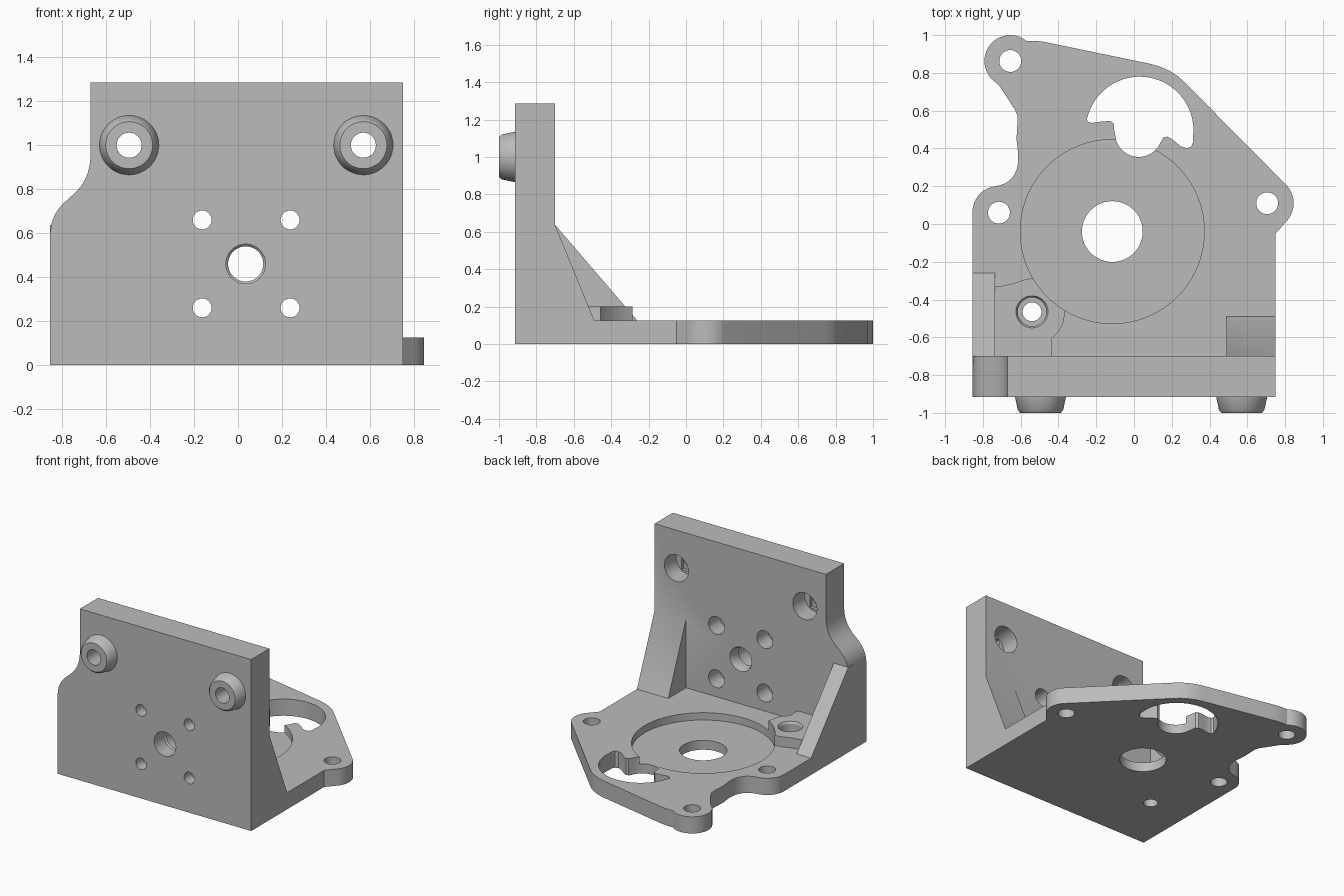
import bpy, bmesh, math
from mathutils import Vector
from mathutils.geometry import interpolate_bezier

if "Cube" in bpy.data.objects:
    bpy.data.objects.remove(bpy.data.objects["Cube"])

grey = bpy.data.materials.new("light grey")
grey.diffuse_color = (0.5, 0.5, 0.5, 1)
grey.use_nodes = True
grey.node_tree.nodes["Principled BSDF"].inputs["Base Color"].default_value = grey.diffuse_color

PLACE = {'x': lambda u, v, h: (h, u, v),
         'y': lambda u, v, h: (u, h, v),
         'z': lambda u, v, h: (u, v, h)}


def finish(name, bm):
    bmesh.ops.recalc_face_normals(bm, faces=bm.faces)
    me = bpy.data.meshes.new(name)
    bm.to_mesh(me)
    bm.free()
    me.materials.append(grey)
    ob = bpy.data.objects.new(name, me)
    bpy.context.collection.objects.link(ob)
    return ob


def loft(name, axis, rings):
    """Closed solid through rings given as (height, outline)."""
    bm = bmesh.new()
    loops = [[bm.verts.new(PLACE[axis](u, v, h)) for u, v in pts] for h, pts in rings]
    n = len(loops[0])
    bm.faces.new(loops[0])
    bm.faces.new(loops[-1])
    for a, b in zip(loops, loops[1:]):
        for i in range(n):
            j = (i + 1) % n
            bm.faces.new((a[i], a[j], b[j], b[i]))
    return finish(name, bm)


def prism(name, axis, pts, lo, hi):
    return loft(name, axis, [(lo, pts), (hi, pts)])


def arc(cu, cv, r, a0, a1, n=16):
    angles = [math.radians(a0 + (a1 - a0) * i / n) for i in range(n + 1)]
    return [(cu + r * math.cos(a), cv + r * math.sin(a)) for a in angles]


def turned(name, axis, cu, cv, profile, n=48):
    """Round solid from (height, radius) pairs."""
    return loft(name, axis, [(h, arc(cu, cv, r, 0, 360, n)[:-1]) for h, r in profile])


def combine(body, other, operation):
    mod = body.modifiers.new(operation.lower(), 'BOOLEAN')
    mod.operation, mod.solver, mod.object = operation, 'EXACT', other
    bpy.context.view_layer.objects.active = body
    bpy.ops.object.modifier_apply(modifier=mod.name)
    bpy.data.objects.remove(other)


# base plate with two rounded ears
outline = [(-0.855, -0.915), (-0.855, 0.07)]
outline += arc(-0.72, 0.065, 0.135, 170, 100, 7)
outline += [(-0.71, 0.205), (-0.68, 0.216), (-0.655, 0.234), (-0.635, 0.258),
            (-0.62, 0.29), (-0.613, 0.33), (-0.613, 0.37), (-0.622, 0.45),
            (-0.617, 0.53), (-0.618, 0.575), (-0.63, 0.605), (-0.71, 0.727)]
outline += arc(-0.655, 0.863, 0.137, 232, 62, 24)
outline += [(-0.57, 0.97), (-0.53, 0.97), (-0.48, 0.965), (-0.44, 0.957),
            (0.09, 0.847), (0.14, 0.832), (0.19, 0.81), (0.235, 0.78), (0.27, 0.748)]
outline += arc(0.705, 0.11, 0.14, 45, -45, 16)
outline += [(0.75, -0.05), (0.75, -0.915)]
bracket = prism("bracket", 'z', outline, 0, 0.125)

# upright wall with an S-shaped shoulder
shoulder = [tuple(p) for p in interpolate_bezier(
    Vector((-0.855, 0.58)), Vector((-0.855, 0.79)),
    Vector((-0.67, 0.73)), Vector((-0.67, 0.97)), 20)]
wall = [(0.75, 0), (-0.855, 0)] + shoulder + [(-0.67, 1.285), (0.75, 1.285)]
combine(bracket, prism("wall", 'y', wall, -0.915, -0.70), 'UNION')

# sloping corner gussets
for x0, x1, reach in ((-0.855, -0.735, -0.26), (0.49, 0.75, -0.49)):
    side = [(-0.75, 0.05), (reach, 0.05), (reach, 0.125), (-0.70, 0.637), (-0.75, 0.637)]
    combine(bracket, prism("gusset", 'x', side, x0, x1), 'UNION')

# raised screw pad in the corner
pad = [(-0.76, -0.333), (-0.70, -0.328), (-0.64, -0.315), (-0.59, -0.297), (-0.54, -0.287),
       (-0.45, -0.28), (-0.36, -0.40), (-0.365, -0.47), (-0.377, -0.53), (-0.4, -0.572),
       (-0.435, -0.606), (-0.435, -0.73), (-0.76, -0.73)]
combine(bracket, prism("screw_pad", 'z', pad, 0.08, 0.2), 'UNION')

# tapered locating studs on the front
STUDS = ((-0.495, 1.0), (0.57, 1.0))
for x, z in STUDS:
    combine(bracket, turned("stud", 'y', x, z, [(-0.86, 0.135), (-0.915, 0.135),
            (-0.985, 0.12), (-1.0, 0.107)]), 'UNION')

# round motor recess and its centre hole
cuts = [turned("recess", 'z', -0.115, -0.04, [(0.07, 0.487), (0.3, 0.487)], 96),
        turned("centre_hole", 'z', -0.115, -0.04, [(-0.1, 0.161), (0.3, 0.161)])]

# crescent opening
crescent = arc(0.03, 0.495, 0.285, -8, 165, 36)
crescent += [(-0.252, 0.556), (-0.243, 0.54), (-0.22, 0.535), (-0.17, 0.543),
             (-0.125, 0.545), (-0.108, 0.532), (-0.105, 0.5)]
crescent += arc(0.025, 0.48, 0.125, 185, 338, 20)
crescent += [(0.155, 0.457), (0.175, 0.463), (0.2, 0.45), (0.25, 0.41),
             (0.28, 0.4), (0.303, 0.41), (0.314, 0.435)]
cuts.append(prism("crescent", 'z', crescent, -0.1, 0.3))

# mounting holes through the base
for x, y in ((-0.655, 0.863), (-0.715, 0.06), (0.705, 0.11)):
    cuts.append(turned("base_hole", 'z', x, y, [(-0.1, 0.058), (0.3, 0.058)], 32))

# counterbored hole in the screw pad
cuts.append(turned("pad_hole", 'z', -0.54, -0.465, [(-0.1, 0.05), (0.06, 0.05),
            (0.06, 0.076), (0.185, 0.076), (0.2, 0.085), (0.3, 0.085)], 32))

# stud bores: narrow at the front, wide at the back with a slot between
for x, z in STUDS:
    cuts.append(turned("stud_bore", 'y', x, z, [(-1.1, 0.057), (-0.84, 0.057),
                (-0.84, 0.1), (-0.6, 0.1)], 32))
    slot = [(x - 0.057, z - 0.08), (x + 0.057, z - 0.08),
            (x + 0.057, z + 0.08), (x - 0.057, z + 0.08)]
    cuts.append(prism("stud_slot", 'y', slot, -0.865, -0.8))

# shaft hole and four screw holes in the wall
cuts.append(turned("shaft_hole", 'y', 0.035, 0.46, [(-1.1, 0.09), (-0.8, 0.09),
            (-0.79, 0.08), (-0.72, 0.08), (-0.70, 0.09), (-0.6, 0.09)]))
for dx in (-0.2, 0.2):
    for dz in (-0.2, 0.2):
        cuts.append(turned("wall_screw_hole", 'y', 0.037 + dx, 0.46 + dz,
                    [(-1.1, 0.043), (-0.83, 0.043), (-0.83, 0.066), (-0.6, 0.066)], 32))

for cutter in cuts:
    combine(bracket, cutter, 'DIFFERENCE')

# smooth the curved faces, keep edges crisp
bpy.ops.object.select_all(action='DESELECT')
bracket.select_set(True)
bpy.context.view_layer.objects.active = bracket
bpy.ops.object.shade_smooth_by_angle(angle=math.radians(30))
